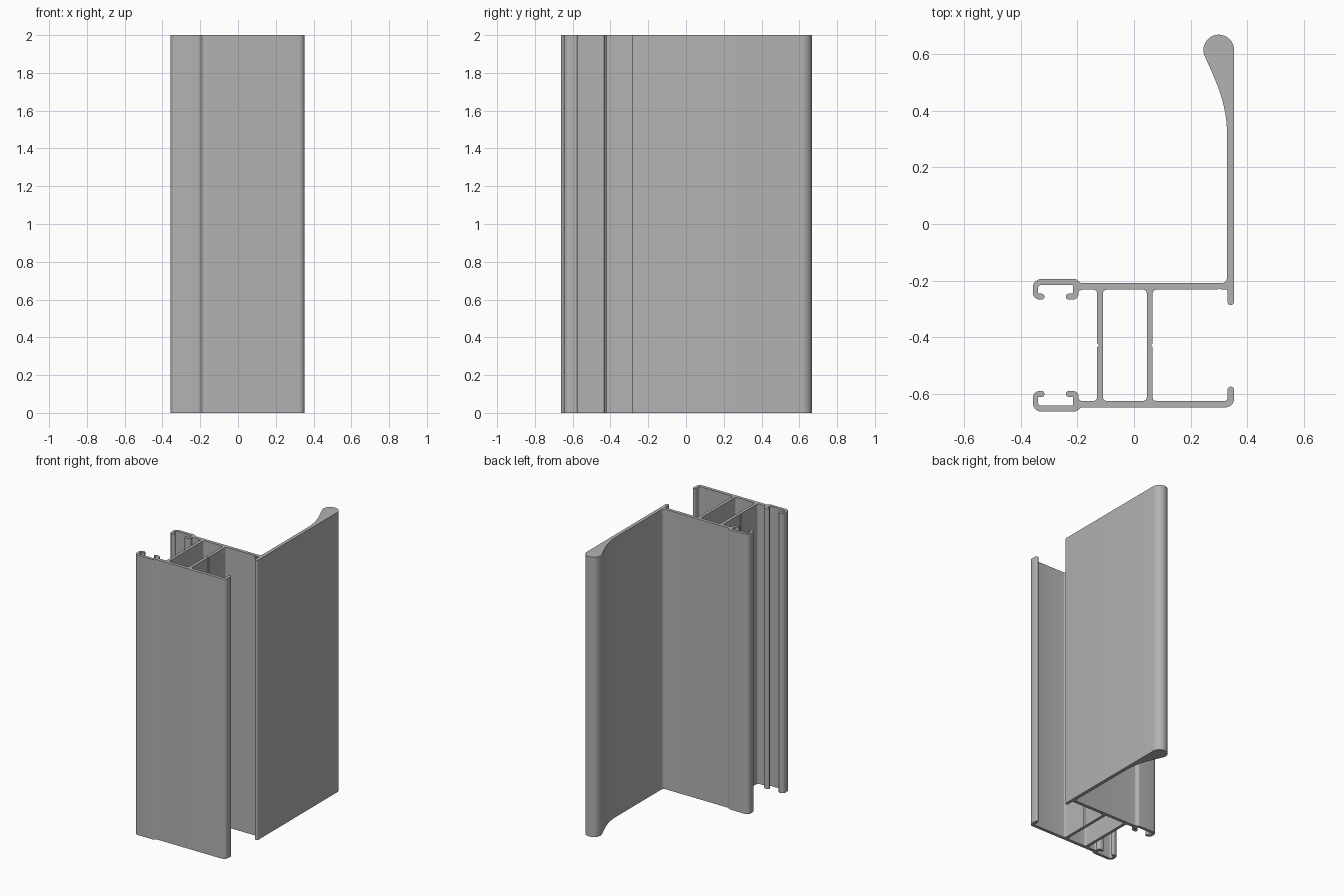
import bpy, bmesh, math
from mathutils import Vector
from mathutils.geometry import interpolate_bezier

cube = bpy.data.objects.get("Cube")
if cube:
    bpy.data.objects.remove(cube, do_unlink=True)

HEIGHT = 2.0
MID = -0.428                 # symmetry line between the two flanges
INNER, OUTER = 0.196, 0.219  # flange faces, measured from the symmetry line
LEFT, RIGHT, LIP = -0.357, 0.353, 0.33
WEBS = (-0.13, -0.109, 0.045, 0.066)
FILLET, TIP = 0.012, 0.01


def rounded(corners, steps=6):
    """Turn (x, y, radius) corners into a closed outline with arc fillets."""
    points = []
    for i, (x, y, radius) in enumerate(corners):
        p = Vector((x, y))
        if radius == 0:
            points.append(p)
            continue
        a = (Vector(corners[i - 1][:2]) - p).normalized()
        b = (Vector(corners[(i + 1) % len(corners)][:2]) - p).normalized()
        half = a.angle(b) / 2
        reach = radius / math.tan(half)
        centre = p + (a + b).normalized() * radius / math.sin(half)
        start, end = p + a * reach - centre, p + b * reach - centre
        sweep = start.angle_signed(end)
        for k in range(steps + 1):
            t = -sweep * k / steps
            points.append(centre + Vector((
                start.x * math.cos(t) - start.y * math.sin(t),
                start.x * math.sin(t) + start.y * math.cos(t))))
    return points


def side(corners, sign):
    """Place half-section corners on the front (-1) or back (+1) side."""
    return [(x, MID + sign * v, r) for x, v, r in corners]


def extrude(name, outlines, material):
    """Extrude an outline with holes from the floor to full height."""
    bm = bmesh.new()
    rims = ([], [])
    for outline in outlines:
        rings = [[bm.verts.new((p.x, p.y, z)) for p in outline] for z in (0, HEIGHT)]
        for i in range(len(outline)):
            j = i - 1
            bm.faces.new((rings[0][j], rings[0][i], rings[1][i], rings[1][j]))
            for rim, ring in zip(rims, rings):
                rim.append(bm.edges.get((ring[j], ring[i])))
    for rim in rims:
        bmesh.ops.triangle_fill(bm, use_beauty=True, edges=rim)
    bmesh.ops.recalc_face_normals(bm, faces=bm.faces)
    mesh = bpy.data.meshes.new(name)
    bm.to_mesh(mesh)
    bm.free()
    mesh.materials.append(material)
    obj = bpy.data.objects.new(name, mesh)
    bpy.context.collection.objects.link(obj)
    bpy.ops.object.select_all(action='DESELECT')
    obj.select_set(True)
    bpy.context.view_layer.objects.active = obj
    bpy.ops.object.shade_smooth_by_angle(angle=math.radians(32))
    return obj


grey = bpy.data.materials.new("aluminium_grey")
grey.use_nodes = True
colour = (0.45, 0.45, 0.45, 1)
grey.diffuse_color = colour
grey.node_tree.nodes["Principled BSDF"].inputs["Base Color"].default_value = colour

# Hooked gasket channel, from the left web round to the outer flange face
channel = [
    (WEBS[0], INNER, FILLET), (-0.188, INNER, TIP), (-0.196, 0.188, 0),
    (-0.196, 0.161, 0.02), (-0.24, 0.161, TIP), (-0.24, 0.182, TIP),
    (-0.215, 0.182, 0.004), (-0.215, 0.213, 0.004),
    (-0.339, 0.213, FILLET), (-0.339, 0.182, 0.004),
    (-0.316, 0.182, TIP), (-0.316, 0.161, TIP), (LEFT, 0.161, 0.025),
    (LEFT, 0.234, 0.03), (-0.205, 0.234, 0.02), (-0.186, OUTER, TIP),
]

# Front flange end with its short inward lip
front_end = [
    (RIGHT, OUTER, 0.03), (RIGHT, 0.146, 0.011), (LIP, 0.146, 0.011),
    (LIP, INNER, TIP), (WEBS[3], INNER, FILLET),
]

# Back flange end: small groove, then the lip that continues the blade
back_end = [
    (WEBS[3], INNER, FILLET), (0.295, INNER, 0), (0.301, 0.201, 0),
    (0.307, INNER, 0), (LIP, INNER, 0.006), (LIP, 0.142, 0.011),
    (RIGHT, 0.142, 0.011),
]

# Tall blade ending in a teardrop bulb
bulb = Vector((0.299, 0.614))
radius = RIGHT - bulb.x
arc = [bulb + radius * Vector((math.cos(a), math.sin(a)))
       for a in (math.radians(205) * k / 24 for k in range(25))]
taper = interpolate_bezier(arc[-1], Vector((0.292, 0.5)),
                           Vector((0.328, 0.42)), Vector((0.328, 0.32)), 16)
blade = [(p.x, p.y, 0) for p in arc + taper[1:]]
blade.append((0.328, MID + OUTER, 0.02))


def groove(x, depth, direction):
    """Fine V groove at mid height of a web face."""
    return [(x, MID - direction * 0.006, 0), (x + depth, MID, 0),
            (x, MID + direction * 0.006, 0)]


outline = (side(channel, -1) + side(front_end, -1)
           + groove(WEBS[3], -0.006, 1)
           + side(back_end, 1) + blade + side(channel[::-1], 1)
           + groove(WEBS[0], 0.006, -1))

# Hollow chamber between the two webs
chamber = [(x, MID + s * INNER, FILLET) for x, s in
           ((WEBS[1], -1), (WEBS[2], -1), (WEBS[2], 1), (WEBS[1], 1))]

extrude("extruded_profile", [rounded(outline), rounded(chamber)], grey)
